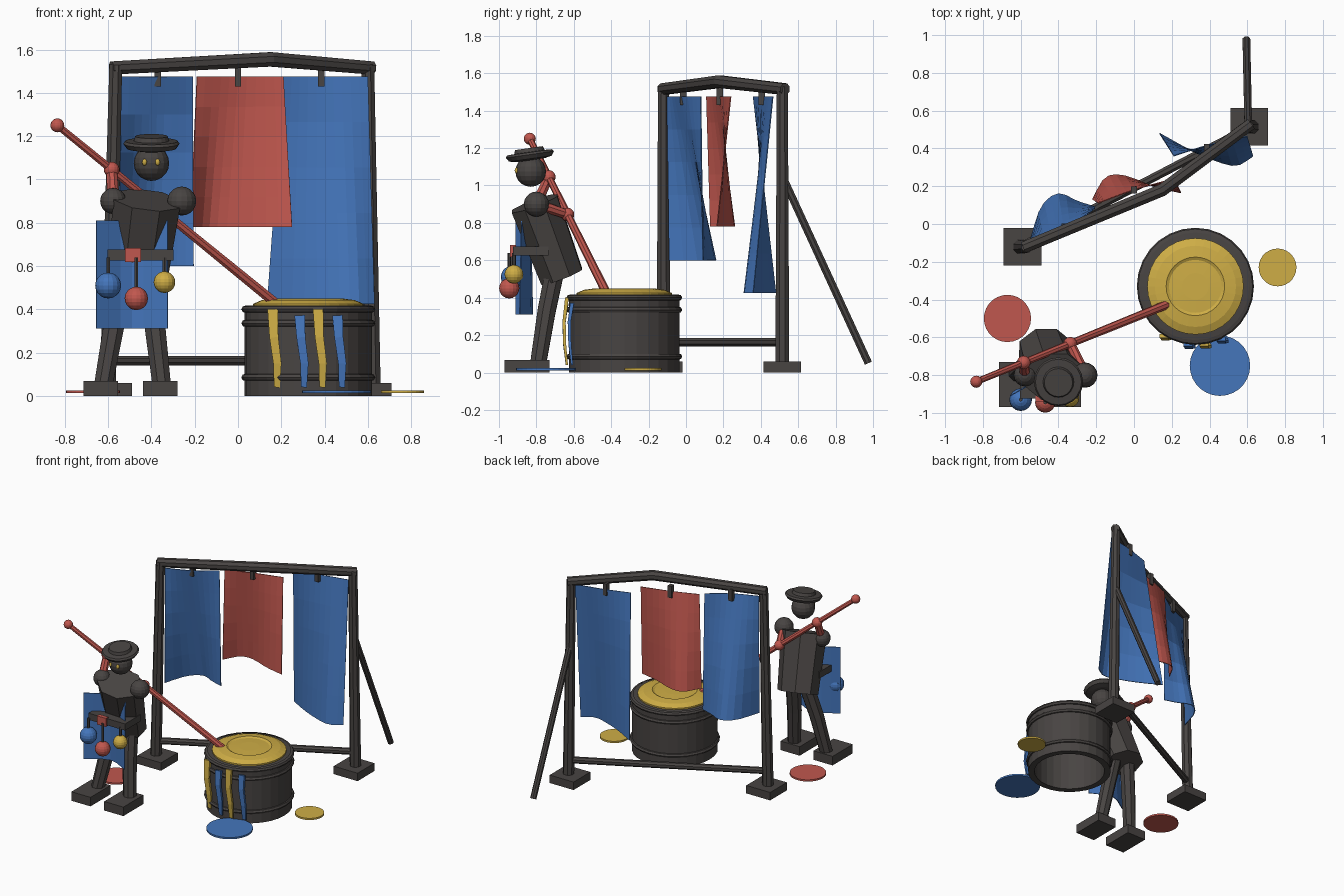
import bpy, bmesh, math
from mathutils import Vector

cube = bpy.data.objects.get("Cube")
if cube:
    bpy.data.objects.remove(cube, do_unlink=True)


def material(name, rgb):
    m = bpy.data.materials.new(name)
    m.use_nodes = True
    m.diffuse_color = (*rgb, 1)
    m.node_tree.nodes["Principled BSDF"].inputs["Base Color"].default_value = (*rgb, 1)
    return m


DARK = material("charcoal", (0.065, 0.058, 0.055))
BLUE = material("blue", (0.058, 0.18, 0.5))
RED = material("brick red", (0.53, 0.096, 0.077))
GOLD = material("mustard yellow", (0.62, 0.42, 0.061))


def finish(name, bm, mat):
    bmesh.ops.recalc_face_normals(bm, faces=bm.faces)
    mesh = bpy.data.meshes.new(name)
    bm.to_mesh(mesh)
    bm.free()
    mesh.materials.append(mat)
    ob = bpy.data.objects.new(name, mesh)
    bpy.context.collection.objects.link(ob)
    return ob


def bridge(bm, rings, closed=True):
    n = len(rings[0])
    for a, b in zip(rings, rings[1:]):
        for i in range(n if closed else n - 1):
            j = (i + 1) % n
            bm.faces.new((a[i], a[j], b[j], b[i]))


def tube(name, pts, radii, mat, sides=8, widen=1.0):
    """Round bar through points, one radius per point."""
    bm = bmesh.new()
    pts = [Vector(p) for p in pts]
    rings = []
    for k, p in enumerate(pts):
        t = (pts[min(k + 1, len(pts) - 1)] - pts[max(k - 1, 0)]).normalized()
        side = t.cross(Vector((0, 1, 0))).normalized()
        up = t.cross(side)
        ring = []
        for i in range(sides):
            a = 2 * math.pi * (i + 0.5) / sides
            ring.append(bm.verts.new(p + radii[k] * (side * math.cos(a) * widen + up * math.sin(a))))
        rings.append(ring)
    bridge(bm, rings)
    bm.faces.new(rings[0])
    bm.faces.new(rings[-1])
    return finish(name, bm, mat)


def lathe(name, profile, loc, mat, sides=32, caps=True):
    """Turned part: (radius, height) points around the z axis."""
    bm = bmesh.new()
    rings = [[bm.verts.new((r * math.cos(2 * math.pi * i / sides), r * math.sin(2 * math.pi * i / sides), z))
              for i in range(sides)] for r, z in profile]
    bridge(bm, rings)
    if caps:
        bm.faces.new(rings[0])
        bm.faces.new(rings[-1])
    ob = finish(name, bm, mat)
    ob.location = loc
    return ob


def box(name, loc, size, mat):
    bm = bmesh.new()
    bmesh.ops.create_cube(bm, size=1)
    bmesh.ops.scale(bm, vec=size, verts=bm.verts)
    ob = finish(name, bm, mat)
    ob.location = loc
    return ob


def ball(name, loc, r, mat, stretch=1.0):
    bm = bmesh.new()
    bmesh.ops.create_uvsphere(bm, u_segments=16, v_segments=10, radius=r)
    bmesh.ops.scale(bm, vec=(1, 1, stretch), verts=bm.verts)
    ob = finish(name, bm, mat)
    ob.location = loc
    return ob


def smooth_path(pts, n):
    """Catmull-Rom resampling of a short 2D path."""
    pts = [Vector(p) for p in pts]
    ext = [2 * pts[0] - pts[1]] + pts + [2 * pts[-1] - pts[-2]]
    out = []
    for k in range(n + 1):
        u = k / n * (len(pts) - 1)
        i = min(int(u), len(pts) - 2)
        t = u - i
        a, b, c, d = ext[i:i + 4]
        out.append(0.5 * (2 * b + (c - a) * t + (2 * a - 5 * b + 4 * c - d) * t * t
                          + (3 * b - a - 3 * c + d) * t ** 3))
    return out


def cloth(name, top, bottom, z_top, z_bottom, mat, cols=10, rows=5):
    """Hanging sheet blending from a top curve to a bottom curve."""
    bm = bmesh.new()
    t, b = smooth_path(top, cols), smooth_path(bottom, cols)
    rings = []
    for r in range(rows + 1):
        f = r / rows
        rings.append([bm.verts.new((*p.lerp(q, f), z_top + (z_bottom - z_top) * f)) for p, q in zip(t, b)])
    bridge(bm, rings, closed=False)
    ob = finish(name, bm, mat)
    mod = ob.modifiers.new("thickness", "SOLIDIFY")
    mod.thickness, mod.offset = 0.005, 0
    return ob


# Frame: feet, posts, bowed beam, lower rail and rear brace
for side, x, y, top in (("right", -0.59, -0.12, -0.565), ("left", 0.61, 0.515, 0.6)):
    box(f"frame_foot_{side}", (x, y, 0.03), (0.2, 0.2, 0.06), DARK)
    tube(f"frame_post_{side}", [(x * 1.02, y, 0.05), (top, y, 1.53)], [0.04, 0.032], DARK)
tube("top_beam", [(-0.585, -0.125, 1.515), (0.15, 0.18, 1.555), (0.62, 0.53, 1.515)], [0.033, 0.036, 0.033], DARK)
tube("lower_rail", [(-0.6, -0.12, 0.162), (0.62, 0.515, 0.162)], [0.024, 0.024], DARK)
tube("rear_brace", [(0.605, 0.52, 1.04), (0.595, 0.975, 0.05)], [0.022, 0.022], DARK)

# Banners with their hangers
cloth("banner_right", [(-0.54, -0.1), (-0.37, -0.03), (-0.21, 0.08)],
      [(-0.55, -0.09), (-0.49, 0.09), (-0.4, 0.16), (-0.3, 0.12), (-0.205, 0.09)], 1.475, 0.6, BLUE)
cloth("banner_middle", [(-0.19, 0.11), (0, 0.18), (0.21, 0.24)],
      [(-0.22, 0.13), (-0.15, 0.245), (-0.05, 0.255), (0.1, 0.2), (0.25, 0.165)], 1.475, 0.78, RED)
cloth("banner_left", [(0.21, 0.36), (0.4, 0.42), (0.6, 0.465)],
      [(0.135, 0.48), (0.28, 0.4), (0.42, 0.34), (0.54, 0.31), (0.63, 0.36)], 1.475, 0.425, BLUE)
for side, x, y in (("right", -0.37, -0.015), ("middle", 0, 0.18), ("left", 0.385, 0.405)):
    box(f"banner_hanger_{side}", (x, y, 1.475), (0.03, 0.035, 0.09), DARK)

# Drum: hollow shell, hoops, skin and ribbons
DRUM = Vector((0.325, -0.33, 0))
lathe("drum_shell", [(0.25, 0.38), (0.25, 0), (0.295, 0), (0.295, 0.41), (0.25, 0.415)], DRUM, DARK, 28)
for i, z in enumerate((0.085, 0.335, 0.4)):
    lathe(f"drum_hoop_{i + 1}", [(0.285, z - 0.018), (0.303, z - 0.013), (0.31, z), (0.303, z + 0.013),
                                 (0.285, z + 0.018)], DRUM, DARK, 28, caps=False)
lathe("drum_skin", [(0.255, 0.405), (0.255, 0.425), (0.215, 0.442), (0.155, 0.45), (0.14, 0.442),
                    (0.07, 0.445)], DRUM, GOLD, 32)
for i, (x, mat, top) in enumerate(((0.16, GOLD, 0.4), (0.285, BLUE, 0.37), (0.37, GOLD, 0.4), (0.46, BLUE, 0.37))):
    y = DRUM.y - math.sqrt(0.31 ** 2 - (x - DRUM.x) ** 2)
    slant = 0.02
    tube(f"drum_ribbon_{i + 1}", [(x, y, top), (x + slant * 0.3, y - 0.015, 0.27),
                                  (x + slant * 1.1, y - 0.012, 0.15), (x + slant, y, 0.04)],
         [0.014, 0.012, 0.011, 0.008], mat, 4, widen=2.4)

# Ground discs
for name, x, y, r, mat in (("red", -0.67, -0.5, 0.125, RED), ("blue", 0.455, -0.75, 0.16, BLUE),
                           ("yellow", 0.76, -0.23, 0.1, GOLD)):
    lathe(f"ground_disc_{name}", [(r, 0.012), (r, 0.025)], (x, y, 0), mat, 28)

# Figure: feet, legs, torso
for side, x, hip in (("right", -0.635, -0.51), ("left", -0.36, -0.41)):
    box(f"foot_{side}", (x, -0.85, 0.034), (0.16, 0.24, 0.068), DARK)
    tube(f"leg_{side}", [(x * 0.98, -0.79, 0.05), ((x + hip) / 2, -0.745, 0.33), (hip, -0.69, 0.6)],
         [0.046, 0.052, 0.055], DARK)
tube("torso", [(-0.47, -0.665, 0.515), (-0.42, -0.81, 0.905)], [0.125, 0.14], DARK, 8, widen=1.2)

# Head, hat and eyes
ball("head", (-0.4, -0.83, 1.075), 0.082, DARK)
hat = lathe("hat", [(0.075, -0.03), (0.115, -0.022), (0.13, 0.0), (0.122, 0.012), (0.082, 0.014),
                    (0.075, 0.035)], (-0.4, -0.835, 1.165), DARK, 20)
hat.rotation_euler.x = math.radians(8)
for side, x in (("right", -0.432), ("left", -0.372)):
    ball(f"eye_{side}", (x, -0.905, 1.08), 0.011, GOLD, 1.4)

# Mallet and the arms that hold it
BUTT, TIP = Vector((-0.835, -0.835, 1.25)), Vector((0.19, -0.42, 0.415))
tube("mallet_shaft", [BUTT, TIP], [0.017, 0.024], RED)
ball("mallet_knob", BUTT, 0.032, RED)
for side, x, along, r in (("right", -0.577, 0.245, 0.06), ("left", -0.26, 0.485, 0.067)):
    shoulder, hand = Vector((x, -0.8, 0.9)), BUTT.lerp(TIP, along)
    ball(f"shoulder_{side}", shoulder, r, DARK)
    tube(f"arm_{side}", [shoulder, hand], [0.03, 0.026], RED)
    ball(f"hand_{side}", hand, 0.036, RED)

# Apron, belt, buckle and hanging baubles
cloth("apron", [(-0.655, -0.91), (-0.49, -0.83), (-0.325, -0.88)],
      [(-0.655, -0.91), (-0.49, -0.82), (-0.325, -0.89)], 0.81, 0.31, BLUE, cols=6, rows=1)
box("belt", (-0.45, -0.83, 0.65), (0.305, 0.19, 0.05), DARK)
box("buckle", (-0.485, -0.925, 0.65), (0.075, 0.03, 0.065), RED)
for name, x, y, z, r, mat in (("blue", -0.6, -0.93, 0.51, 0.06, BLUE), ("red", -0.47, -0.945, 0.45, 0.054, RED),
                              ("yellow", -0.34, -0.92, 0.525, 0.05, GOLD)):
    tube(f"bauble_cord_{name}", [(x, y, z + r * 0.8), (x, y, 0.64)], [0.01, 0.01], DARK, 6)
    ball(f"bauble_{name}", (x, y, z), r, mat)
